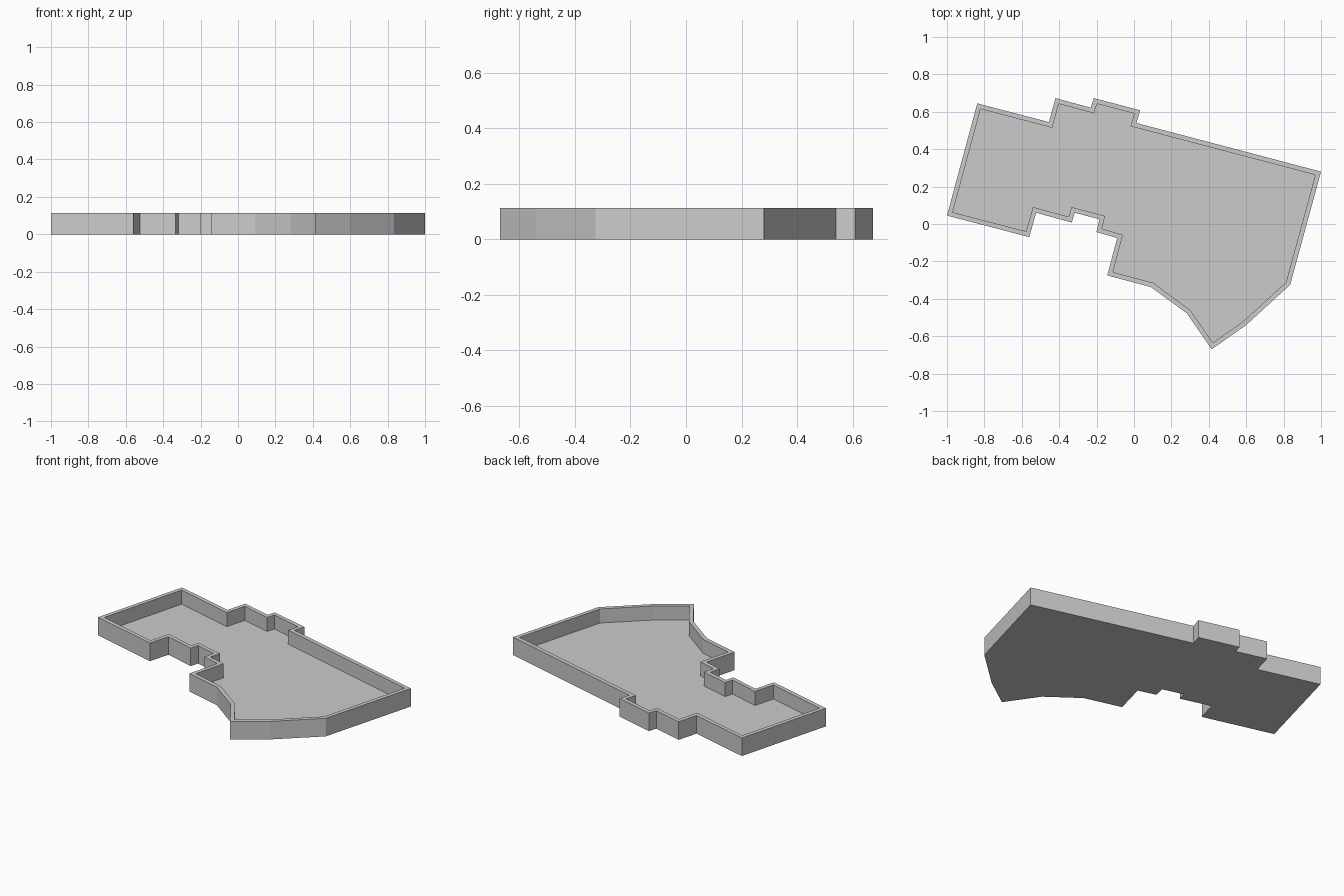
import bpy
import bmesh

HEIGHT, WALL, FLOOR = 0.113, 0.025, 0.025

# Remove the default cube
cube = bpy.data.objects.get("Cube")
if cube:
    bpy.data.objects.remove(cube, do_unlink=True)

# Single flat grey
grey = bpy.data.materials.new("plain_grey")
grey.use_nodes = True
COLOUR = (0.6, 0.6, 0.6, 1)
grey.diffuse_color = COLOUR
grey.node_tree.nodes["Principled BSDF"].inputs["Base Color"].default_value = COLOUR

# Outer plan, anticlockwise from the west corner
outline = [
    (-1.0, 0.045), (-0.56, -0.07), (-0.523, 0.06), (-0.333, 0.008),
    (-0.317, 0.06), (-0.185, 0.025), (-0.201, -0.043), (-0.09, -0.075),
    (-0.143, -0.275), (0.09, -0.337), (0.282, -0.477), (0.415, -0.67),
    (0.6, -0.54), (0.835, -0.325), (1.0, 0.28), (0.013, 0.54),
    (0.033, 0.608), (-0.215, 0.673), (-0.231, 0.622), (-0.42, 0.673),
    (-0.455, 0.545), (-0.838, 0.645),
]

# Solid slab, with its top inset and sunk to leave a rim wall and a floor
bm = bmesh.new()
base = bm.faces.new([bm.verts.new((x, y, 0)) for x, y in outline])
top = bmesh.ops.extrude_face_region(bm, geom=[base], use_keep_orig=True)["geom"]
bmesh.ops.translate(bm, verts=[g for g in top if isinstance(g, bmesh.types.BMVert)],
                    vec=(0, 0, HEIGHT))
bmesh.ops.recalc_face_normals(bm, faces=bm.faces)
lid = max(bm.faces, key=lambda f: f.calc_center_median().z)
bmesh.ops.inset_region(bm, faces=[lid], thickness=WALL, use_even_offset=True)
sunk = bmesh.ops.extrude_face_region(bm, geom=[lid])["geom"]
bmesh.ops.translate(bm, verts=[g for g in sunk if isinstance(g, bmesh.types.BMVert)],
                    vec=(0, 0, FLOOR - HEIGHT))
if lid.is_valid:
    bmesh.ops.delete(bm, geom=[lid], context='FACES_ONLY')
bmesh.ops.recalc_face_normals(bm, faces=bm.faces)

mesh = bpy.data.meshes.new("walled_tray")
bm.to_mesh(mesh)
bm.free()
mesh.materials.append(grey)
tray = bpy.data.objects.new("walled_tray", mesh)
bpy.context.collection.objects.link(tray)
